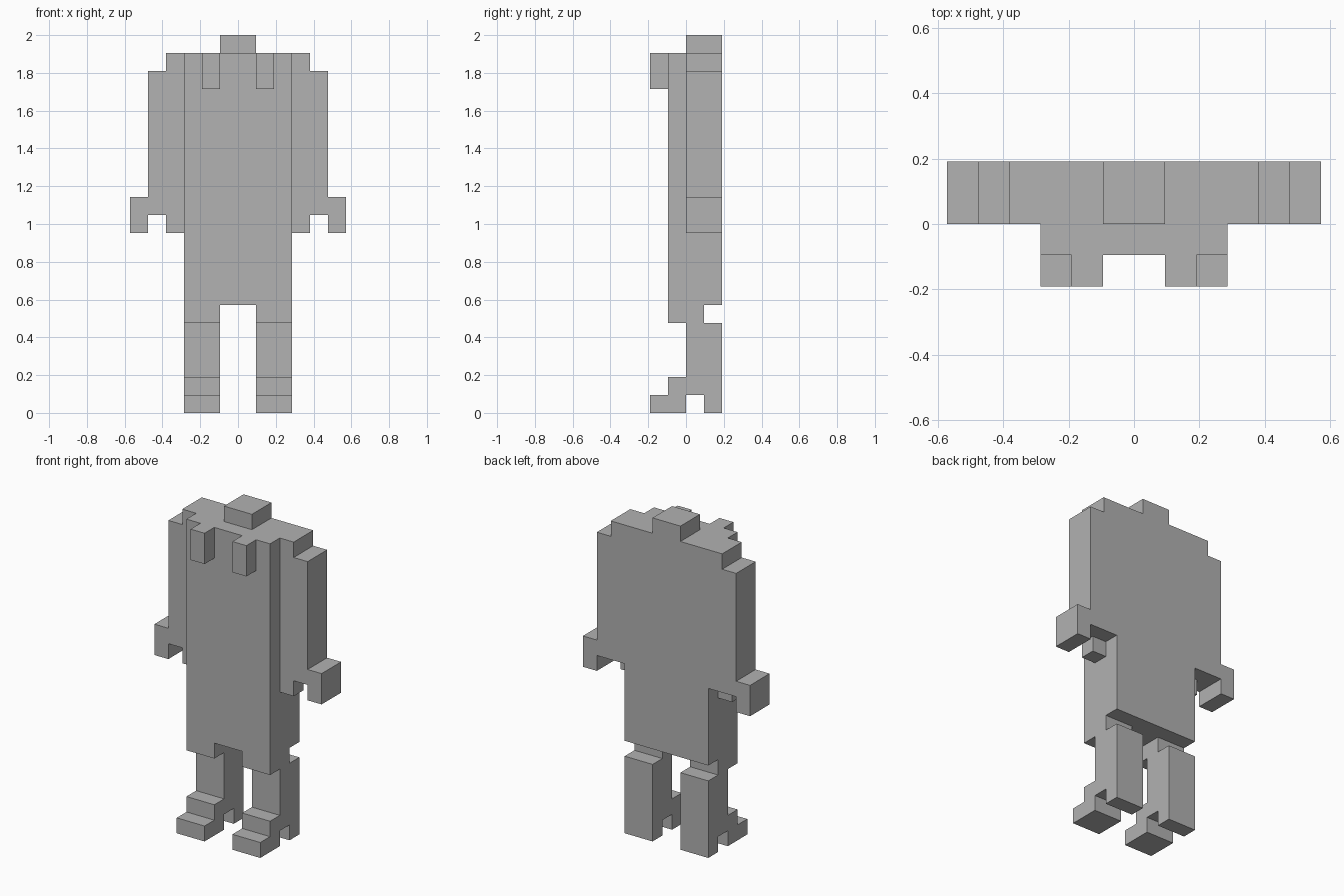
import bpy
import bmesh
from mathutils import Vector

old = bpy.data.objects.get("Cube")
if old:
    bpy.data.objects.remove(old, do_unlink=True)

U = 2 / 21  # one block

grey = bpy.data.materials.new("plain grey")
grey.use_nodes = True
colour = (0.445, 0.445, 0.445, 1)
grey.diffuse_color = colour
grey.node_tree.nodes["Principled BSDF"].inputs["Base Color"].default_value = colour


def prism(name, outline, axis, start, end, side=1):
    """Extrude an outline, in block units, along x or y; side=-1 mirrors in x."""
    def place(a, b, depth):
        x, y = (depth, a) if axis == "x" else (a, depth)
        return Vector((x * side, y, b)) * U

    bm = bmesh.new()
    face = bm.faces.new([bm.verts.new(place(a, b, start)) for a, b in outline])
    extruded = bmesh.ops.extrude_face_region(bm, geom=[face])["geom"]
    verts = [v for v in extruded if isinstance(v, bmesh.types.BMVert)]
    shift = place(0, 0, end) - place(0, 0, start)
    bmesh.ops.translate(bm, verts=verts, vec=shift)
    bmesh.ops.recalc_face_normals(bm, faces=bm.faces)
    mesh = bpy.data.meshes.new(name)
    bm.to_mesh(mesh)
    bm.free()
    mesh.materials.append(grey)
    obj = bpy.data.objects.new(name, mesh)
    bpy.context.collection.objects.link(obj)
    return obj


def box(name, x, y, z, side=1):
    outline = [(x[0], z[0]), (x[1], z[0]), (x[1], z[1]), (x[0], z[1])]
    return prism(name, outline, "y", y[0], y[1], side)


# Torso and head stub
box("torso", (-3, 3), (-1, 2), (6, 20))
box("head", (-1, 1), (0, 2), (20, 21))

# Side outlines: arm with hand (x, z), leg with hip and foot (y, z)
arm = [(3, 11), (5, 11), (5, 10), (6, 10), (6, 12), (5, 12),
       (5, 19), (4, 19), (4, 20), (3, 20)]
leg = [(-2, 0), (0, 0), (0, 1), (1, 1), (1, 0), (2, 0), (2, 5), (1, 5),
       (1, 6), (-1, 6), (-1, 5), (0, 5), (0, 2), (-1, 2), (-1, 1), (-2, 1)]

# Paired parts
for label, side in (("left", 1), ("right", -1)):
    prism(label + "_arm", arm, "y", 0, 2, side)
    box(label + "_thumb", (3, 4), (0, 1), (10, 11), side)
    prism(label + "_leg", leg, "x", 1, 3, side)
    box(label + "_chest_tab", (1, 2), (-2, -1), (18, 20), side)
